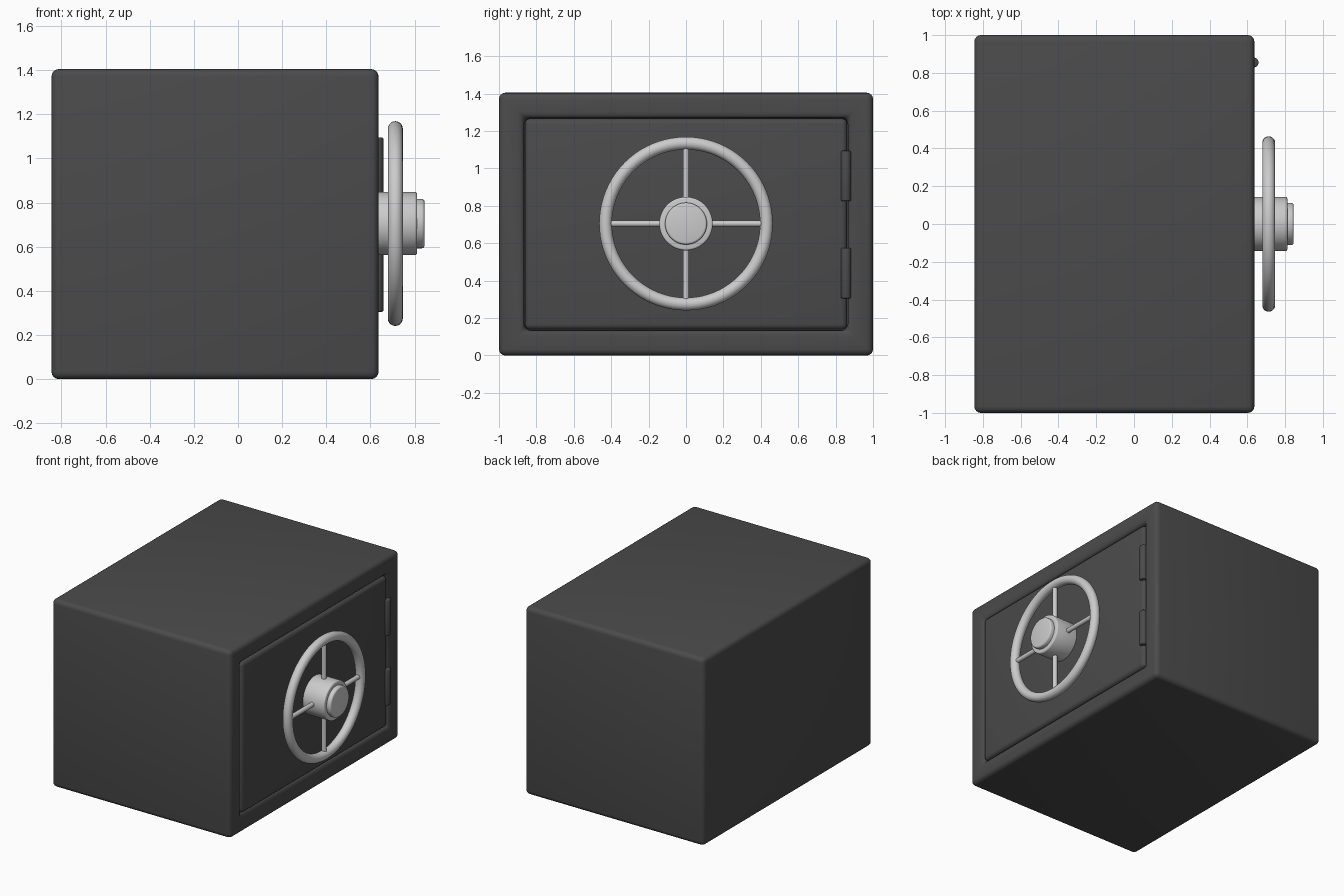
import bpy, bmesh, math
from mathutils import Vector

if "Cube" in bpy.data.objects:
    bpy.data.objects.remove(bpy.data.objects["Cube"])

BACK, FRONT, HUB_Z, WHEEL_X = -0.845, 0.637, 0.705, 0.713
RECESS = 0.12
AXIS_X = (0, math.pi / 2, 0)


def material(name, value):
    m = bpy.data.materials.new(name)
    m.diffuse_color = (value, value, value, 1)
    m.use_nodes = True
    m.node_tree.nodes["Principled BSDF"].inputs["Base Color"].default_value = m.diffuse_color
    return m


dark = material("dark_steel", 0.07)
silver = material("brushed_metal", 0.6)


def finish(obj, name, mat, bevel=0, segments=3):
    obj.name = name
    obj.data.materials.append(mat)
    bpy.ops.object.select_all(action='DESELECT')
    obj.select_set(True)
    bpy.context.view_layer.objects.active = obj
    if bevel:
        b = obj.modifiers.new("bevel", 'BEVEL')
        b.width, b.segments = bevel, segments
        b.limit_method = 'ANGLE'
        b.angle_limit = math.radians(40)
        bpy.ops.object.modifier_apply(modifier="bevel")
    bpy.ops.object.shade_smooth_by_angle(angle=math.radians(35))


def rod(name, start, end, radius, mat, bevel=0, verts=32):
    a, b = Vector(start), Vector(end)
    d = b - a
    bpy.ops.mesh.primitive_cylinder_add(
        vertices=verts, radius=radius, depth=d.length, location=(a + b) / 2,
        rotation=d.to_track_quat('Z', 'Y').to_euler())
    finish(bpy.context.object, name, mat, bevel)


def block(name, lo, hi, bevel, inset=0):
    """Rounded box; with inset, its +x face gets a rectangular opening."""
    lo, hi = Vector(lo), Vector(hi)
    bm = bmesh.new()
    bmesh.ops.create_cube(bm, size=1)
    for v in bm.verts:
        v.co = (lo + hi) / 2 + v.co * (hi - lo)
    if inset:
        bm.normal_update()
        face = max(bm.faces, key=lambda f: f.normal.x)
        bmesh.ops.inset_region(bm, faces=[face], thickness=inset, use_even_offset=True)
        floor = bmesh.ops.extrude_discrete_faces(bm, faces=[face])["faces"][0]
        for v in floor.verts:
            v.co.x -= RECESS
        bmesh.ops.recalc_face_normals(bm, faces=bm.faces[:])
    mesh = bpy.data.meshes.new(name)
    bm.to_mesh(mesh)
    bm.free()
    obj = bpy.data.objects.new(name, mesh)
    bpy.context.collection.objects.link(obj)
    finish(obj, name, dark, bevel, 4)


# Safe body with a doorway in its +x face, and the door flush inside it
block("safe_body", (BACK, -1, 0), (FRONT, 1, 1.405), 0.034, inset=0.135)
block("door", (FRONT - RECESS, -0.862, 0.138), (FRONT, 0.862, 1.267), 0.03)

# Hinge barrels at the door's +y edge
for label, z in (("lower", 0.44), ("upper", 0.96)):
    rod(label + "_hinge", (0.632, 0.855, z - 0.135), (0.632, 0.855, z + 0.135),
        0.027, dark, 0.008)

# Hub and its cap
rod("hub", (FRONT - 0.02, 0, HUB_Z), (0.812, 0, HUB_Z), 0.143, silver, 0.01, 64)
rod("hub_cap", (0.78, 0, HUB_Z), (0.845, 0, HUB_Z), 0.112, silver, 0.012, 64)

# Handwheel rim
bpy.ops.mesh.primitive_torus_add(
    major_radius=0.43, minor_radius=0.034, major_segments=80, minor_segments=20,
    location=(WHEEL_X, 0, HUB_Z), rotation=AXIS_X)
finish(bpy.context.object, "wheel_rim", silver)

# Four spokes
for i in range(4):
    a = i * math.pi / 2
    c, s = math.cos(a), math.sin(a)
    rod(f"spoke_{i + 1}", (WHEEL_X, 0.1 * c, HUB_Z + 0.1 * s),
        (WHEEL_X, 0.41 * c, HUB_Z + 0.41 * s), 0.017, silver, 0, 20)
